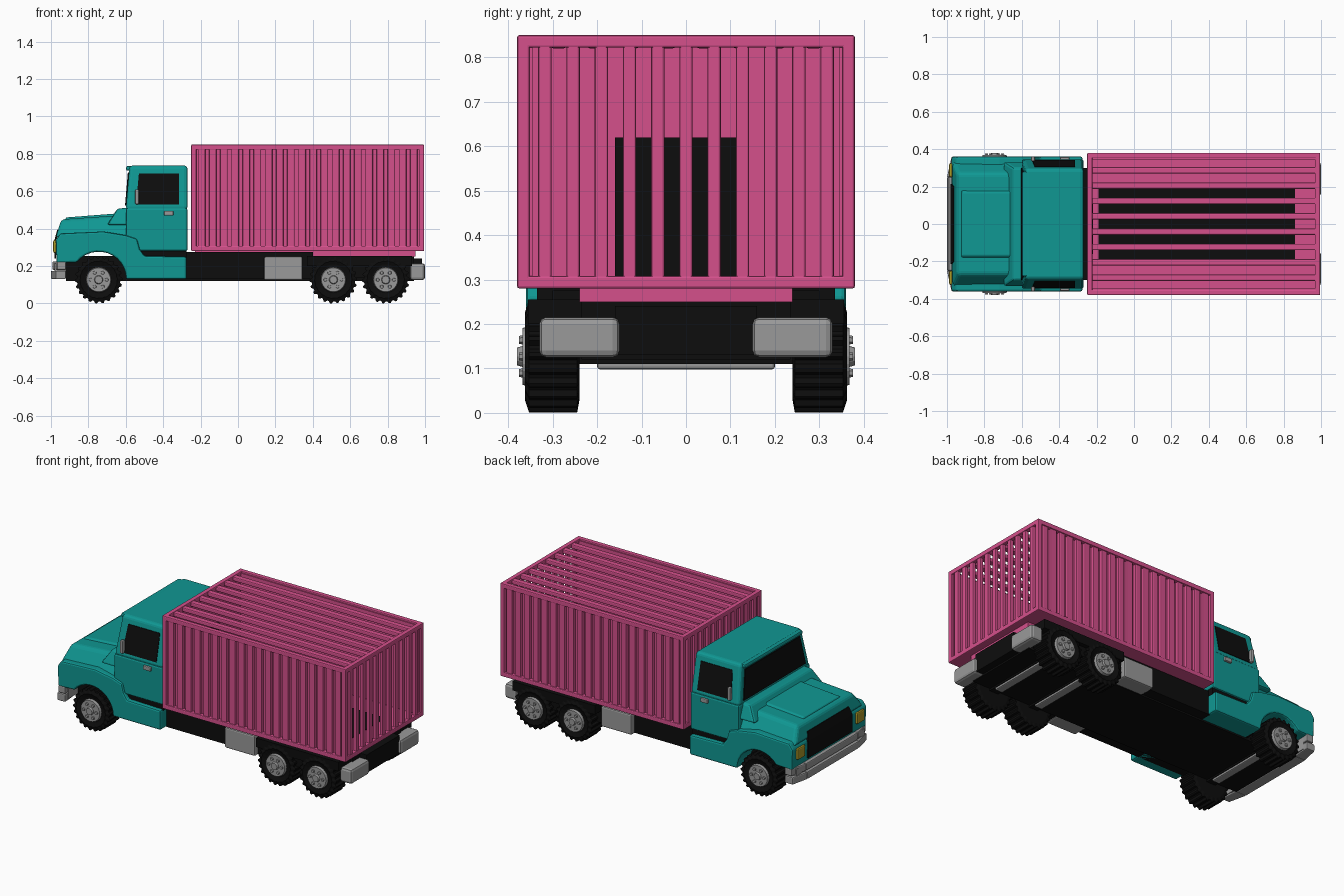
import bpy, bmesh, math
from mathutils import Matrix

if "Cube" in bpy.data.objects:
    bpy.data.objects.remove(bpy.data.objects["Cube"])


def material(name, rgb):
    m = bpy.data.materials.new(name)
    m.diffuse_color = (*rgb, 1)
    m.use_nodes = True
    m.node_tree.nodes["Principled BSDF"].inputs["Base Color"].default_value = m.diffuse_color
    return m


PINK = material("pink", (0.66, 0.08, 0.26))
TEAL = material("teal", (0.005, 0.31, 0.29))
BLACK = material("black", (0.004, 0.004, 0.004))
GREY = material("grey", (0.32, 0.32, 0.32))
YELLOW = material("yellow", (0.42, 0.32, 0.02))


def finish(name, bm, mat, bevel=0, segments=2):
    bmesh.ops.recalc_face_normals(bm, faces=bm.faces)
    me = bpy.data.meshes.new(name)
    bm.to_mesh(me)
    bm.free()
    me.materials.append(mat)
    ob = bpy.data.objects.new(name, me)
    bpy.context.collection.objects.link(ob)
    if bevel:
        mod = ob.modifiers.new("bevel", 'BEVEL')
        mod.width, mod.segments, mod.limit_method = bevel, segments, 'ANGLE'
    return ob


def frustum(b, t):
    """Eight corners from bottom and top rectangles (x0, x1, y0, y1, z at x0, z at x1)."""
    out = []
    for x0, x1, y0, y1, za, zb in (b, t):
        out += [(x0, y0, za), (x1, y0, zb), (x1, y1, zb), (x0, y1, za)]
    return out


def box(x0, x1, y0, y1, z0, z1):
    return frustum((x0, x1, y0, y1, z0, z0), (x0, x1, y0, y1, z1, z1))


def both(*solids):
    return list(solids) + [[(x, -y, z) for x, y, z in s] for s in solids]


def build(name, mat, solids, bevel=0, segments=2):
    bm = bmesh.new()
    for s in solids:
        v = [bm.verts.new(p) for p in s]
        bm.faces.new(v[3::-1])
        bm.faces.new(v[4:])
        for i in range(4):
            j = (i + 1) % 4
            bm.faces.new((v[i], v[j], v[j + 4], v[i + 4]))
    return finish(name, bm, mat, bevel, segments)


def extrude(name, mat, pts, y0, y1, bevel=0):
    """Side profile in x, z extruded across y."""
    bm = bmesh.new()
    f = bm.faces.new([bm.verts.new((x, y0, z)) for x, z in pts])
    new = bmesh.ops.extrude_face_region(bm, geom=[f])["geom"]
    bmesh.ops.translate(bm, vec=(0, y1 - y0, 0),
                        verts=[e for e in new if isinstance(e, bmesh.types.BMVert)])
    return finish(name, bm, mat, bevel)


# Cargo cage: edge frame, ribbed walls, open slats on top and rear
X0, X1, W, Z0, Z1, T = -0.25, 0.995, 0.38, 0.28, 0.85, 0.028
frame = both(box(X0, X1, W - T, W, Z0, Z0 + T), box(X0, X1, W - T, W, Z1 - T, Z1),
             box(X0, X0 + T, W - T, W, Z0, Z1), box(X1 - T, X1, W - T, W, Z0, Z1))
frame += [box(x, x + T, -W, W, z, z + T) for x in (X0, X1 - T) for z in (Z0, Z1 - T)]
build("cargo_frame", PINK, frame, 0.005)
build("cargo_walls", PINK, both(box(X0 + 0.01, X1 - 0.01, 0.345, 0.352, Z0, Z1 - 0.01))
      + [box(X0 + 0.018, X0 + 0.025, -0.35, 0.35, Z0, Z1 - 0.01)])
build("cargo_floor", PINK, [box(X0 + 0.01, X1 - 0.01, -0.36, 0.36, Z0, Z0 + 0.015),
                            box(X0 + 0.02, 0.95, -0.24, 0.24, 0.25, Z0 + 0.005)])
ribs = []
for i in range(20):
    x = X0 + 0.055 + i * 0.0597
    ribs += both(box(x - 0.02, x + 0.02, 0.35, 0.374, Z0 + 0.01, Z1 - 0.01))
build("cargo_side_ribs", PINK, ribs, 0.006)
bars = []
for i in range(11):
    y = (i - 5) * 0.0635
    bars += [box(x, x + 0.022, y - 0.015, y + 0.015, Z0 + 0.01, Z1 - 0.01)
             for x in (X0 + 0.002, X1 - 0.025)]
build("cargo_end_bars", PINK, bars, 0.005)
build("cargo_top_slats", PINK, [box(X0 + 0.01, X1 - 0.01, y - 0.017, y + 0.017, Z1 - 0.03, Z1 - 0.004)
                                for y in [(i - 3.5) * 0.082 for i in range(8)]], 0.006)
build("cargo_dark_lining", BLACK, [box(X0 + 0.06, 0.86, -0.2, 0.2, 0.293, 0.299),
                                   box(X0 + 0.026, X0 + 0.032, -0.16, 0.13, 0.3, 0.62)])

# Chassis
build("chassis", BLACK, [box(-0.92, 0.94, -0.235, 0.235, 0.12, 0.255),
                         box(-0.6, 0.4, -0.3, 0.3, 0.13, 0.275),
                         box(-0.55, -0.275, -0.335, 0.335, 0.24, 0.285),
                         box(0.37, 0.93, -0.355, 0.355, 0.2, 0.255),
                         box(0.6, 0.7, -0.33, 0.33, 0.14, 0.22),
                         box(0.9, 0.985, -0.16, 0.16, 0.13, 0.24)])
build("fuel_box", GREY, [box(0.14, 0.345, -0.33, 0.33, 0.125, 0.25)], 0.008)

# Cab lower body with wheel arches
arch = [(-0.745 + 0.147 * math.cos(a), 0.13 + 0.147 * math.sin(a))
        for a in [math.radians(142 - i * 142 / 12) for i in range(13)]]
body = [(-0.97, 0.215)] + arch + [(-0.58, 0.13), (-0.275, 0.13), (-0.275, 0.25), (-0.5, 0.255),
        (-0.525, 0.29), (-0.54, 0.345), (-0.6, 0.365), (-0.72, 0.385), (-0.95, 0.375), (-0.975, 0.34)]
extrude("fenders_and_steps", TEAL, body, -0.36, 0.36, 0.01)

# Hood and cowl
build("hood", TEAL, [frustum((-0.975, -0.58, -0.34, 0.34, 0.35, 0.35),
                             (-0.945, -0.58, -0.27, 0.27, 0.45, 0.475))], 0.02, 3)
build("hood_ridge", TEAL, [frustum((-0.93, -0.6, -0.2, 0.2, 0.43, 0.44),
                                   (-0.92, -0.6, -0.17, 0.17, 0.46, 0.485))], 0.006)
build("cowl", TEAL, [frustum((-0.7, -0.56, -0.335, 0.335, 0.42, 0.42),
                             (-0.645, -0.56, -0.3, 0.3, 0.508, 0.512))], 0.012)

# Cab
FX, SY = (lambda z: -0.6 + 0.02 * (z - 0.5) / 0.235), (lambda z: 0.345 - 0.05 * (z - 0.5) / 0.235)
build("cab_doors", TEAL, [frustum((-0.6, -0.27, -0.345, 0.345, 0.28, 0.28),
                                  (-0.6, -0.27, -0.345, 0.345, 0.51, 0.51))], 0.01)
build("cab_roof", TEAL, [frustum((-0.6, -0.27, -0.345, 0.345, 0.5, 0.5),
                                 (-0.58, -0.27, -0.295, 0.295, 0.738, 0.738))], 0.018, 3)
build("roof_visor", TEAL, [box(-0.598, -0.56, -0.28, 0.28, 0.71, 0.735)], 0.008)
za, zb = 0.525, 0.7
build("windshield", BLACK, [frustum((FX(za) - 0.006, FX(za) + 0.002, -0.3, 0.3, za, za),
                                    (FX(zb) - 0.006, FX(zb) + 0.002, -0.265, 0.265, zb, zb))])
build("side_windows", BLACK, both(frustum((-0.545, -0.315, SY(0.53) - 0.003, SY(0.53) + 0.004, 0.53, 0.53),
                                          (-0.53, -0.315, SY(0.695) - 0.003, SY(0.695) + 0.004, 0.695, 0.695))))
build("mirrors", GREY, both(box(-0.55, -0.53, 0.335, 0.36, 0.53, 0.61)), 0.006)
build("door_handles", GREY, both(box(-0.395, -0.345, 0.34, 0.358, 0.47, 0.495)), 0.005)

# Nose: grille, headlights, bumper
build("grille", BLACK, [box(-0.98, -0.972, -0.215, 0.215, 0.24, 0.345),
                        frustum((-0.98, -0.97, -0.215, 0.215, 0.345, 0.345),
                                (-0.966, -0.956, -0.2, 0.2, 0.395, 0.395))])
build("headlights", YELLOW, both(box(-0.988, -0.97, 0.25, 0.325, 0.27, 0.34)), 0.008)
bumper = []
for z0, z1, d in ((0.13, 0.175, 0.0), (0.18, 0.225, 0.008)):
    bumper.append(box(-1 + d, -0.93, -0.25, 0.25, z0, z1))
    bumper += both([(x, y, z) for z in (z0, z1) for x, y in
                    ((-1 + d, 0.25), (-0.93, 0.25), (-0.92, 0.36), (-0.975 + d, 0.36))])
build("front_bumper", GREY, bumper, 0.006)
build("front_bumper_core", GREY, [box(-0.98, -0.92, -0.33, 0.33, 0.14, 0.215)])
build("rear_bumper", GREY, both(box(0.92, 1.0, 0.15, 0.33, 0.125, 0.215)), 0.015)


# Wheels: knobbly tyres, dished hubs with nuts
def wheel(cx, side):
    r, n = 0.127, 22
    bm = bmesh.new()
    rings = []
    for y, ra, rb in ((0.24, 0.1, 0.1), (0.245, r, r - 0.011), (0.353, r, r - 0.011),
                      (0.362, 0.1, 0.098), (0.352, 0.075, 0.075)):
        ring = []
        for i in range(4 * n):
            a, q = math.tau * i / (4 * n), (ra if i % 4 < 2 else rb)
            ring.append(bm.verts.new((cx + q * math.cos(a), side * y, 0.127 + q * math.sin(a))))
        rings.append(ring)
    for p, q in zip(rings, rings[1:]):
        for i in range(4 * n):
            j = (i + 1) % (4 * n)
            bm.faces.new((p[i], p[j], q[j], q[i]))
    bm.faces.new(rings[0])
    bm.faces.new(rings[-1])
    finish("tyre", bm, BLACK)

    bm = bmesh.new()
    def disc(dx, dz, ra, rb, y0, y1, seg):
        m = (Matrix.Translation((cx + dx, side * (y0 + y1) / 2, 0.127 + dz))
             @ Matrix.Rotation(side * -math.pi / 2, 4, 'X'))
        bmesh.ops.create_cone(bm, cap_ends=True, segments=seg, radius1=ra, radius2=rb,
                              depth=y1 - y0, matrix=m)
    disc(0, 0, 0.072, 0.064, 0.33, 0.368, 24)
    disc(0, 0, 0.026, 0.02, 0.36, 0.38, 12)
    for i in range(6):
        a = math.tau * i / 6
        disc(0.043 * math.cos(a), 0.043 * math.sin(a), 0.011, 0.009, 0.36, 0.376, 6)
    finish("wheel_hub", bm, GREY)


for cx in (-0.745, 0.51, 0.79):
    for side in (-1, 1):
        wheel(cx, side)
    build("axle", GREY, [box(cx - 0.025, cx + 0.025, -0.2, 0.2, 0.098, 0.13)], 0.006)
    build("axle_shaft", BLACK, [box(cx - 0.03, cx + 0.03, -0.26, 0.26, 0.11, 0.16)])
